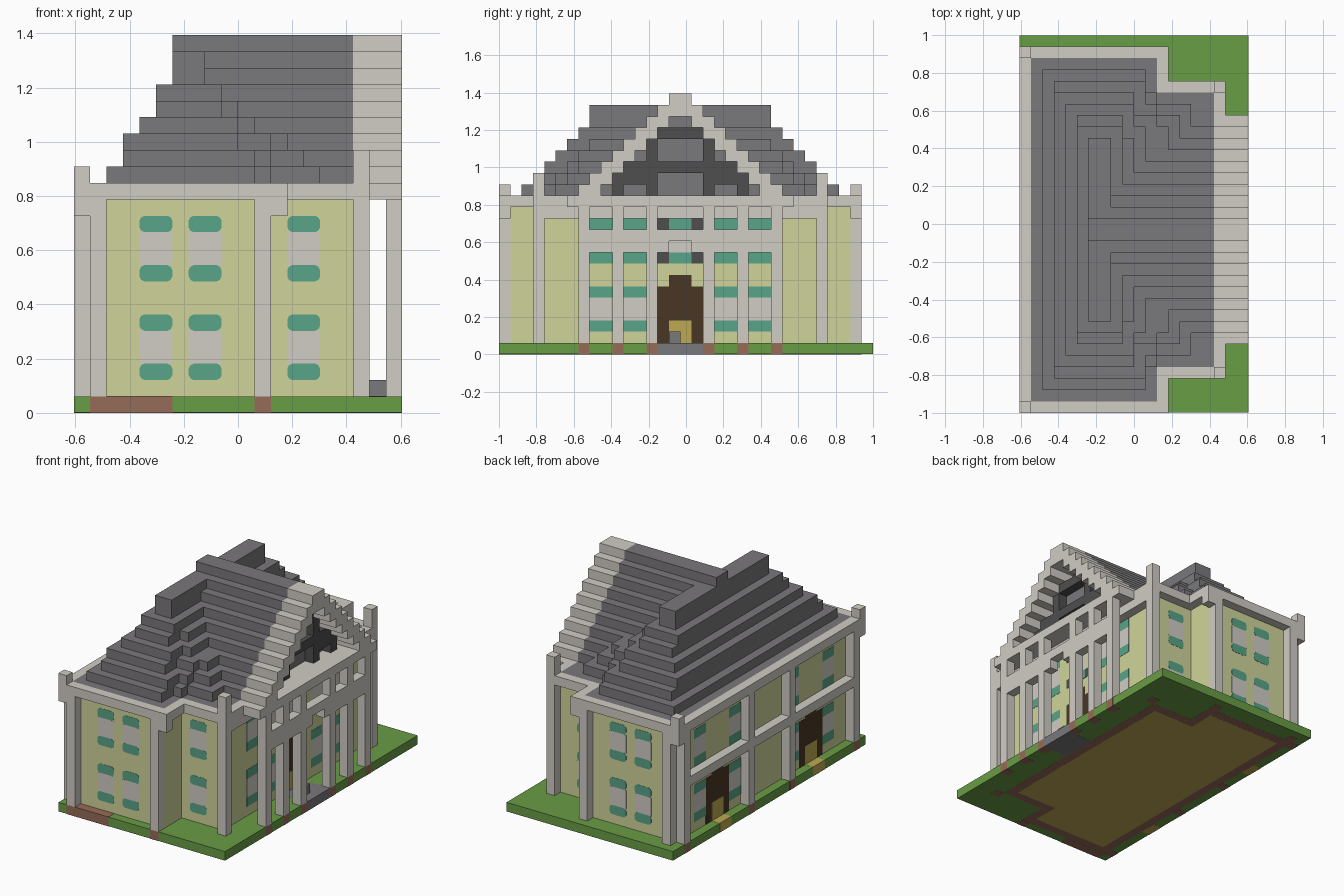
import bpy, bmesh
from mathutils import Vector

cube = bpy.data.objects.get("Cube")
if cube:
    bpy.data.objects.remove(cube, do_unlink=True)

U = 2 / 33                      # one building block
ORIGIN = Vector((-10 * U, -1, 0))
AXIS = 16                       # mirror line across the long side
SKIN = 0.025                    # painted plate thickness, in blocks
E = 0.015                       # small inset that keeps layers apart


def material(name, hexcode):
    rgb = [int(hexcode[n:n + 2], 16) / 255 for n in (0, 2, 4)]
    lin = [c / 12.92 if c < 0.04045 else ((c + 0.055) / 1.055) ** 2.4 for c in rgb] + [1]
    mat = bpy.data.materials.new(name)
    mat.use_nodes = True
    mat.diffuse_color = lin
    mat.node_tree.nodes["Principled BSDF"].inputs["Base Color"].default_value = lin
    return mat


stone = material("pale stone", "d1cdc5")
plaster = material("yellow plaster", "d0d59a")
teal = material("teal trim", "5aa588")
slate = material("slate grey", "7a787b")
charcoal = material("charcoal", "4e4e4e")
grass = material("grass green", "699d45")
brick = material("brick brown", "966c57")
wood = material("dark wood", "493625")
gold = material("ochre", "bea952")


def finish(name, mat, bm):
    bmesh.ops.recalc_face_normals(bm, faces=bm.faces)
    mesh = bpy.data.meshes.new(name)
    bm.to_mesh(mesh)
    bm.free()
    mesh.materials.append(mat)
    obj = bpy.data.objects.new(name, mesh)
    bpy.context.collection.objects.link(obj)


def blocks(name, mat, boxes, mirror=False):
    """Boxes given as x, y and z spans in blocks, optionally mirrored in y."""
    bm = bmesh.new()
    spans = list(boxes)
    if mirror:
        spans += [(x, (2 * AXIS - y[1], 2 * AXIS - y[0]), z) for x, y, z in boxes]
    for span in spans:
        verts = bmesh.ops.create_cube(bm, size=1)["verts"]
        for v in verts:
            v.co = ORIGIN + U * Vector([s[0] if c < 0 else s[1] for s, c in zip(span, v.co)])
    finish(name, mat, bm)


def plate(name, mat, axis, wall, outward, outline, depth=SKIN):
    """Flat panel on a wall; outline holds (along, up) points in blocks."""
    bm = bmesh.new()
    rings = []
    for d in (-SKIN, depth):
        p = wall + outward * d
        rings.append([bm.verts.new(ORIGIN + U * Vector((p, a, z) if axis == "x" else (a, p, z)))
                      for a, z in outline])
    low, high = rings
    bm.faces.new(low)
    bm.faces.new(high)
    for n in range(len(low)):
        m = (n + 1) % len(low)
        bm.faces.new((low[n], low[m], high[m], high[n]))
    finish(name, mat, bm)


def rect(a, b, low, high):
    return [(a, low), (b, low), (b, high), (a, high)]


def rounded(a, b, low, high, c=0.3):
    # Two-step corners, mirrored round the middle of the bar
    arc = [(c, 0), (c / 3, c / 3), (0, c)]
    return ([(a + p, low + q) for p, q in reversed(arc)] + [(b - p, low + q) for p, q in arc]
            + [(b - p, high - q) for p, q in reversed(arc)] + [(a + p, high - q) for p, q in arc])


def window(axis, wall, outward, a):
    # Teal bars above and below a pale pane, on two storeys
    shape = rounded if axis == "y" else rect
    for z in (2, 8):
        for low in (z, z + 3):
            plate("window_trim", teal, axis, wall, outward, shape(a, a + 2, low, low + 1))
        plate("window_pane", stone, axis, wall, outward, rect(a, a + 2, z + 1, z + 3))


def door(wall, outward, mid):
    plate("door", wood, "x", wall, outward,
          [(mid - 2, 1), (mid + 2, 1), (mid + 2, 6), (mid + 1, 6),
           (mid + 1, 7), (mid - 1, 7), (mid - 1, 6), (mid - 2, 6)])
    plate("door_panel", gold, "x", wall, outward, rect(mid - 1, mid + 1, 1, 3), 2 * SKIN)


# Ground slab with footing and floor plates
blocks("ground", grass, [((E, 20 - E), (E, 33 - E), (E, 1))])
blocks("footing", brick, [((1, 12), (1, 31), (E / 2, 0.5)), ((11, 17), (4, 28), (E / 2, 0.5))])
blocks("floor", gold, [((2, 11), (2, 30), (0, 0.5)), ((10, 16), (5, 27), (0, 0.5))])

# Columns: main corners, wing corners, portico row and rear gallery
corner = [(1, 0), (11, 0), (17, 3)]
portico = [(19, y) for y in (7, 10, 13)]
gallery = [(0, y) for y in (1, 12)]


def cells(spots, z):
    return [((x, x + 1), (y, y + 1), z) for x, y in spots]


blocks("columns", stone, cells(corner + portico + gallery, (1, 13)), True)
blocks("column_footings", brick, cells(corner + portico + gallery, (0, 1 + E)), True)
blocks("front_border", brick, [((1, 6), (0, 1), (0, 1 + E))])
blocks("wing_corner_finials", stone, cells(corner[2:], (13, 16)), True)
blocks("rear_capitals", stone, cells([(0, 0)], (12, 15)), True)
blocks("front_capitals", stone, cells([(12, 0)], (12, 14)), True)

# Walls
blocks("main_walls", plaster, [((1, 12), (1, 31), (1, 13))])
blocks("wing_walls", plaster, [((10, 17), (4, 28), (1, 13))])

# Cornices and beams
blocks("cornice", stone, [((0, 13), (0, 1), (13, 14)), ((12, 13), (0, 4), (13, 14)),
                          ((12, 18), (3, 4), (13, 14)), ((0, 1), (0, 17), (13, 14)),
                          ((17, 18), (3, 17), (13, 14))], True)
blocks("wing_frieze", stone, [((17, 18), (4, 28), (12, 13))])
blocks("portico_roof_slab", stone, [((18, 20), (6, 26), (13, 14))])
blocks("portico_beam", stone, [((19, 20), (7, 15), (9, 11)), ((19, 20), (15, 16), (10, 11))], True)
blocks("gallery_beam", stone, [((0, 1), (1, 31), (7, 8))])

# Windows, mirrored on both ends and both halves
for wall, out, spots in ((1, -1, (4, 7)), (31, 1, (4, 7)), (4, -1, (13,)), (28, 1, (13,))):
    for a in spots:
        window("y", wall, out, a)
for wall, out, spots in ((17, 1, (8, 11)), (1, -1, (4, 10))):
    for a in spots:
        window("x", wall, out, a)
        window("x", wall, out, 2 * AXIS - a - 2)

# Doors and steps
door(17, 1, AXIS)
for mid in (AXIS - 8, AXIS + 8):
    door(1, -1, mid)
    blocks("rear_step", gold, [((0, 1), (mid - 1, mid + 1), (0, 1 + E))])
blocks("entrance_path", slate, [((17, 20), (14, 18), (0, 1 + E))])
blocks("entrance_step", slate, [((18, 19), (15, 16), (1, 2))])
for z in (8, 11):
    plate("centre_window_frame", charcoal, "x", 17, 1, rect(14, 18, z, z + 1))
    plate("centre_window_trim", teal, "x", 17, 1, rect(15, 17, z, z + 1), 2 * SKIN)
plate("centre_window_pane", stone, "x", 17, 1, rect(15, 17, 9, 11))

# Stepped main roof: west edge, east edge and end inset for each course
courses = [(1, 12, 1), (2, 11, 2), (3, 11, 3), (3, 10, 4), (4, 10, 5),
           (5, 9, 6), (5, 9, 7), (6, 8, 8), (6, 8, 8)]
blocks("main_roof", slate, [((w, e), (y, 2 * AXIS - y), (z, z + 1))
                            for z, (w, e, y) in enumerate(courses, 13)])

# Stepped wing roof with ridge
wing = [((10, 17), (4, 28), (13, 14))]
wing += [((7, 17), (n + 7, 25 - n), (n + 14, n + 15)) for n in range(8)]
wing.append(((6, 17), (15, 17), (22, 23)))
blocks("wing_roof", slate, wing)

# Small steps filling the valleys between the two roofs
valley = [((9, 15 - n), (n + 5, 17), (n + 14, n + 15)) for n in range(3)]
valley += [((9, e), (n + 4, 17), (n + 14, n + 15)) for n, e in enumerate((12, 12, 12, 11, 10))]
blocks("valley_steps", slate, valley, True)

# Stone gable in steps, with a dark lattice inside
blocks("gable", stone, [((17, 20), (n + 7, n + 9), (n + 14, n + 15)) for n in range(8)], True)
blocks("gable_peak", stone, [((17, 20), (15, 17), (22, 23))])
D = (17, 18)
blocks("gable_lattice", charcoal, [(D, (13, 14), (14, 20)), (D, (14, 17), (19, 20)),
                                   (D, (11, 17), (16, 17)), (D, (10, 13), (15, 16)),
                                   (D, (10, 11), (14, 15))], True)
